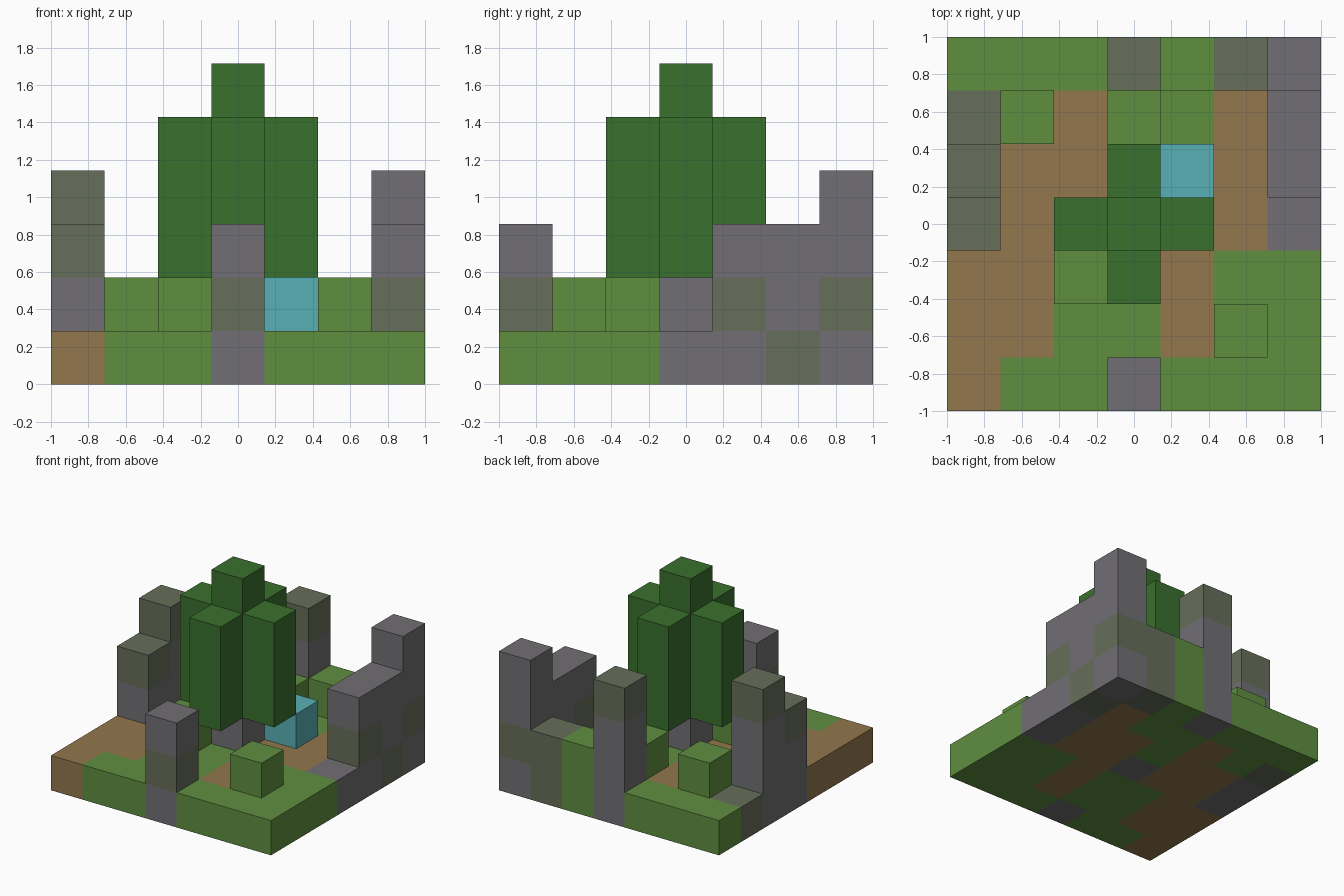
import bpy
import bmesh
from mathutils import Vector

cube = bpy.data.objects.get("Cube")
if cube:
    bpy.data.objects.remove(cube, do_unlink=True)

N = 7
S = 2 / N  # block edge length


def linear(c):
    c /= 255
    return c / 12.92 if c <= 0.04045 else ((c + 0.055) / 1.055) ** 2.4


def material(name, *rgb):
    col = [linear(c) for c in rgb] + [1]
    mat = bpy.data.materials.new(name)
    mat.use_nodes = True
    mat.diffuse_color = col
    bsdf = mat.node_tree.nodes["Principled BSDF"]
    bsdf.inputs["Base Color"].default_value = col
    bsdf.inputs["Roughness"].default_value = 0.9
    return mat


MATS = {
    "G": material("grass green", 96, 143, 64),
    "D": material("dirt brown", 146, 119, 77),
    "S": material("stone grey", 113, 111, 115),
    "M": material("mossy stone", 102, 110, 90),
    "L": material("leaf green", 58, 112, 45),
    "W": material("water blue", 88, 176, 182),
}

# Ground plan, back row first
GROUND = [
    "GGGSGMS",
    "MGDGGDM",
    "SDDGDDS",
    "SDDSDDS",
    "DDGGDGG",
    "DDGGDGG",
    "DGGSGGG",
]

# Blocks stacked on the ground: (column, row from front) -> colours going up
STACKS = {
    "front_pillar": {(3, 0): "MS"},
    "right_ruin": {(0, 3): "SM", (0, 4): "SSM"},
    "left_ruin": {(6, 4): "MS", (6, 5): "SS", (6, 6): "MSS", (5, 6): "M"},
    "back_pillar": {(3, 6): "SSM"},
    "grass_mounds": {c: "G" for c in [(5, 1), (2, 2), (1, 5), (3, 5), (4, 6)]},
    "water_block": {(4, 4): "W"},
    "tree_trunk": {(3, 3): "S"},
}

# Collect every block of every part
parts = {"ground": {(i, N - 1 - r, 0): key
                    for r, row in enumerate(GROUND) for i, key in enumerate(row)}}
for name, stacks in STACKS.items():
    parts[name] = {(i, j, k + 1): key
                   for (i, j), keys in stacks.items() for k, key in enumerate(keys)}

# Tree crown: plus-shaped cluster with a taller middle
crown = {(3, 3, 5): "L"}
for dx, dy in [(0, 0), (1, 0), (-1, 0), (0, 1), (0, -1)]:
    for k in range(2, 5):
        crown[(3 + dx, 3 + dy, k)] = "L"
parts["tree_crown"] = crown

filled = {cell for blocks in parts.values() for cell in blocks}


def build(name, blocks):
    """Make one object from blocks, keeping only faces open to the air."""
    bm = bmesh.new()
    keys = sorted(set(blocks.values()))
    origin = Vector((-1, -1, 0))
    for cell, key in blocks.items():
        centre = origin + (Vector(cell) + Vector((0.5, 0.5, 0.5))) * S
        for axis in range(3):
            for sign in (-1, 1):
                n = Vector((0, 0, 0))
                n[axis] = sign
                if tuple(int(a + b) for a, b in zip(cell, n)) in filled:
                    continue
                u = Vector((0, 0, 0))
                u[(axis + 1) % 3] = 1
                v = n.cross(u)
                corners = [n + u + v, n - u + v, n - u - v, n + u - v]
                face = bm.faces.new([bm.verts.new(centre + c * S / 2) for c in corners])
                face.material_index = keys.index(key)
    bmesh.ops.remove_doubles(bm, verts=bm.verts[:], dist=0.001)
    mesh = bpy.data.meshes.new(name)
    bm.normal_update()
    bm.to_mesh(mesh)
    bm.free()
    for key in keys:
        mesh.materials.append(MATS[key])
    bpy.context.collection.objects.link(bpy.data.objects.new(name, mesh))


for name, blocks in parts.items():
    build(name, blocks)
